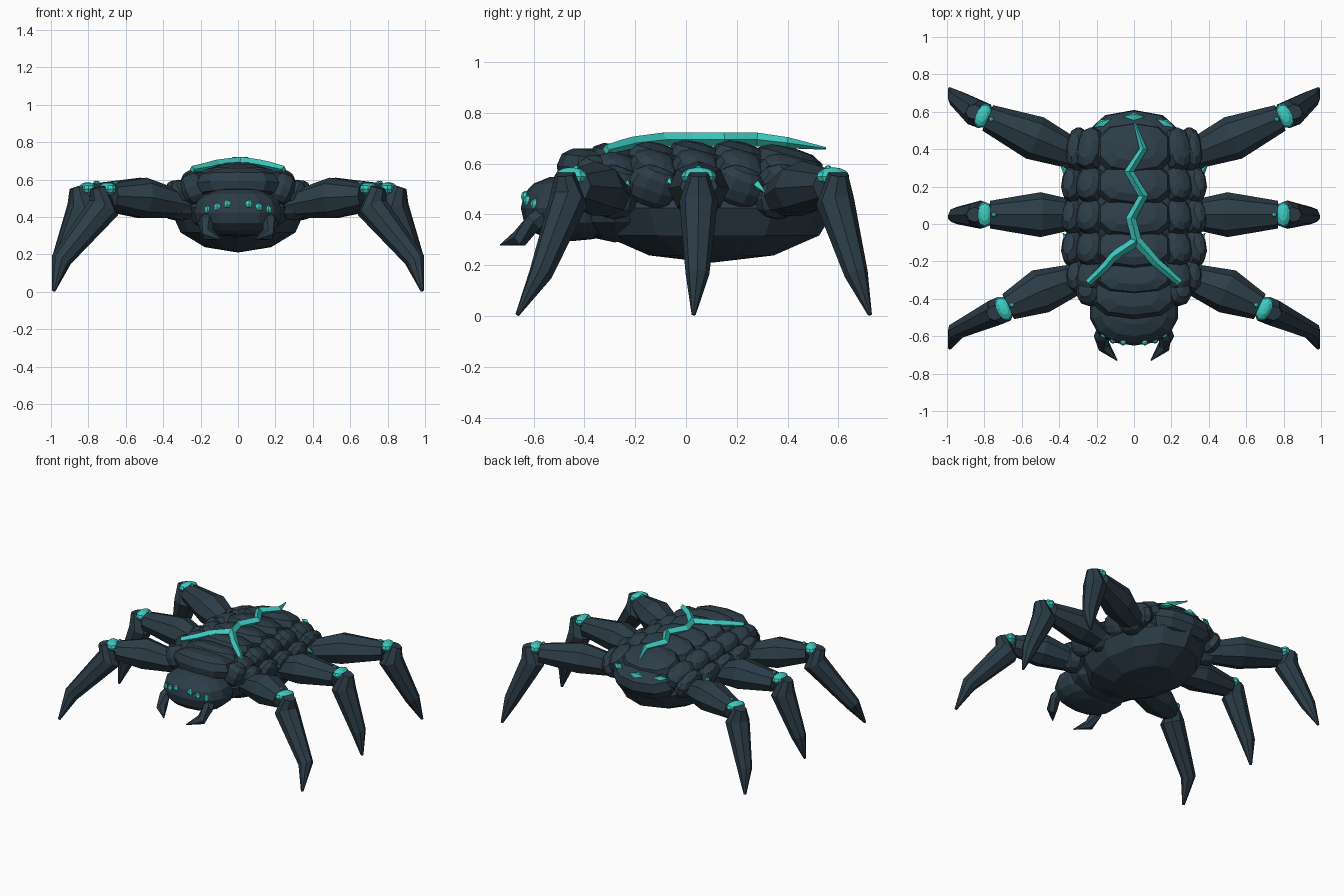
import bpy, bmesh, math
from mathutils import Vector, Euler

if "Cube" in bpy.data.objects:
    bpy.data.objects.remove(bpy.data.objects["Cube"], do_unlink=True)


def material(name, rgb):
    m = bpy.data.materials.new(name)
    m.use_nodes = True
    m.diffuse_color = (*rgb, 1)
    m.node_tree.nodes["Principled BSDF"].inputs["Base Color"].default_value = (*rgb, 1)
    return m


SHELL = material("dark slate shell", (0.025, 0.046, 0.064))
GLOW = material("teal glow", (0.045, 0.6, 0.53))


def finish(name, bm, mat):
    bmesh.ops.recalc_face_normals(bm, faces=bm.faces[:])
    mesh = bpy.data.meshes.new(name)
    bm.to_mesh(mesh)
    bm.free()
    mesh.materials.append(mat)
    obj = bpy.data.objects.new(name, mesh)
    bpy.context.collection.objects.link(obj)


def lump(name, loc, radii, rot=(0, 0, 0), mat=SHELL, seg=10, rings=6, power=1.0):
    """Faceted ellipsoid; a power below 1 makes it boxier."""
    bm = bmesh.new()
    bmesh.ops.create_uvsphere(bm, u_segments=seg, v_segments=rings, radius=1)
    turn = Euler([math.radians(a) for a in rot]).to_matrix()
    for v in bm.verts:
        p = [math.copysign(abs(c) ** power, c) * r for c, r in zip(v.co, radii)]
        v.co = turn @ Vector(p) + Vector(loc)
    finish(name, bm, mat)


def loft(name, path, mat=SHELL, sides=8, ref=(0, 0, 1), flat=1.0):
    """Tube through (x, y, z, radius) stations, flattened across the ref direction."""
    bm = bmesh.new()
    pts = [Vector(p[:3]) for p in path]
    rows = []
    for i, p in enumerate(pts):
        t = (pts[min(i + 1, len(pts) - 1)] - pts[max(i - 1, 0)]).normalized()
        u = t.cross(Vector(ref)).normalized()
        w = u.cross(t)
        row = []
        for k in range(sides):
            a = math.tau * k / sides
            row.append(bm.verts.new(p + path[i][3] * (u * math.cos(a) + w * flat * math.sin(a))))
        rows.append(row)
    for a, b in zip(rows, rows[1:]):
        for k in range(sides):
            n = (k + 1) % sides
            bm.faces.new((a[k], a[n], b[n], b[k]))
    bm.faces.new(rows[0])
    bm.faces.new(rows[-1])
    finish(name, bm, mat)


def flip(path, s):
    return [(s * p[0], *p[1:]) for p in path]


SIDES = ((1, "left"), (-1, "right"))

# Body, thorax and head
lump("abdomen", (0, 0.1, 0.425), (0.355, 0.49, 0.215), seg=12, rings=6)
lump("thorax", (0, -0.28, 0.45), (0.28, 0.2, 0.16), seg=12, rings=6)
lump("head", (0, -0.45, 0.425), (0.24, 0.2, 0.13), seg=14, rings=8, power=0.85)
lump("neck_plate", (0, -0.38, 0.575), (0.23, 0.13, 0.085), (-8, 0, 0), power=0.8)
lump("tail_plate", (0, 0.45, 0.5), (0.25, 0.165, 0.11), (-15, 0, 0), power=0.9)

# Overlapping rows of back plates: y, centre height, half length
rows = [(-0.28, 0.6, 0.11), (-0.13, 0.61, 0.12), (0.04, 0.61, 0.12),
        (0.21, 0.61, 0.12), (0.4, 0.59, 0.145)]
for i, (y, z, r) in enumerate(rows):
    lump(f"back_plate_{i}", (0, y, z), (0.21, r, 0.076), (-15, 0, 0), power=0.8)
    for s, side in SIDES:
        lump(f"{side}_upper_scale_{i}", (s * 0.23, y, z - 0.035),
             (0.075, r * 0.85, 0.075), (-18, s * 28, 0), power=0.85)
        lump(f"{side}_outer_scale_{i}", (s * (0.3 if i in (0, 4) else 0.325), y, 0.51),
             (0.058, r * 0.85, 0.085), (-20, s * 22, 0), power=0.9)

# Glowing ridged crack along the back, forking towards the front
stem = [(0, 0.55, 0.66, 0.005), (0.05, 0.4, 0.682, 0.022), (-0.027, 0.28, 0.695, 0.027),
        (0.05, 0.15, 0.695, 0.027), (-0.016, 0.03, 0.695, 0.027), (0.015, -0.09, 0.695, 0.027)]
loft("crack_stem", stem, GLOW, 4)
fork = {"left": [(0.117, -0.205, 0.683, 0.024), (0.17, -0.25, 0.672, 0.023)],
        "right": [(-0.11, -0.175, 0.683, 0.024), (-0.155, -0.23, 0.672, 0.023)]}
for s, side in SIDES:
    loft(f"crack_{side}_fork", [stem[-1]] + fork[side] + [(s * 0.245, -0.315, 0.655, 0.018)],
         GLOW, 4)

for s, side in SIDES:
    # Shoulder scale beside the neck plate
    lump(f"{side}_shoulder_scale", (s * 0.235, -0.36, 0.55), (0.07, 0.08, 0.085),
         (-10, s * 20, 0), power=0.85)

    # Eyes
    for i, (x, y, z) in enumerate([(0.058, -0.632, 0.47), (0.112, -0.622, 0.453), (0.162, -0.595, 0.44)]):
        lump(f"{side}_eye_{i}", (s * x, y, z), (0.02, 0.018, 0.024), mat=GLOW, seg=6, rings=4)

    # Hooked jaws
    loft(f"{side}_jaw", flip([(0.16, -0.54, 0.41, 0.035), (0.175, -0.6, 0.37, 0.04),
                              (0.16, -0.655, 0.305, 0.035), (0.09, -0.73, 0.28, 0.003)], s),
         sides=6, ref=(0, 1, 0))

    # Glowing gaps between the scales
    for i, (x, y, z) in enumerate([(0.335, -0.25, 0.54), (0.355, -0.08, 0.54),
                                   (0.365, 0.28, 0.515), (0.325, 0.41, 0.57)]):
        lump(f"{side}_scale_glow_{i}", (s * x, y, z), (0.018, 0.055, 0.018),
             (-35, 0, s * -40), GLOW, 4, 2)
    lump(f"{side}_tail_glow", (s * 0.17, 0.54, 0.57), (0.055, 0.022, 0.018),
         (-30, 0, s * -25), GLOW, 4, 2)
lump("tail_glow", (0, 0.575, 0.56), (0.06, 0.026, 0.024), (-30, 0, 0), GLOW, 4, 2)

# Legs: root, thickest thigh point, knee, ankle and foot tip on the ground plan
legs = {"front": ((0.27, -0.28), (0.5, -0.36), (0.69, -0.45), (0.95, -0.572), (0.985, -0.664)),
        "middle": ((0.3, 0.05), (0.5, 0.05), (0.79, 0.05), (0.945, 0.045), (0.985, 0.03)),
        "back": ((0.29, 0.36), (0.53, 0.46), (0.8, 0.575), (0.945, 0.67), (0.985, 0.724))}
for name, (root, thigh, knee, ankle, tip) in legs.items():
    d = (Vector(knee) - Vector(thigh)).normalized()

    def out(t):
        return knee[0] + d.x * t, knee[1] + d.y * t

    for s, side in SIDES:
        tag = f"{side}_{name}"
        heading = math.degrees(math.atan2(d.y, s * d.x))
        lump(f"{tag}_hip", (s * (root[0] + 0.03), root[1], 0.46), (0.09, 0.09, 0.08), seg=8)
        loft(f"{tag}_thigh", flip([(*root, 0.46, 0.075), (*thigh, 0.503, 0.12),
                                   (*out(-0.02), 0.512, 0.074)], s), flat=0.9)
        # Glowing joint showing above the knee
        lump(f"{tag}_knee_glow", (s * out(0.008)[0], out(0.008)[1], 0.55),
             (0.042, 0.07, 0.036), (0, 0, heading), GLOW)
        lump(f"{tag}_knee_spot", (s * out(-0.04)[0], out(-0.04)[1], 0.582),
             (0.014, 0.014, 0.012), mat=GLOW, seg=6, rings=4)
        loft(f"{tag}_shin", flip([(*out(0.062), 0.56, 0.045), (*out(0.03), 0.45, 0.086),
                                  (*ankle, 0.165, 0.053), (*tip, 0.005, 0.009)], s),
             ref=(0, 1, 0), flat=0.88)
